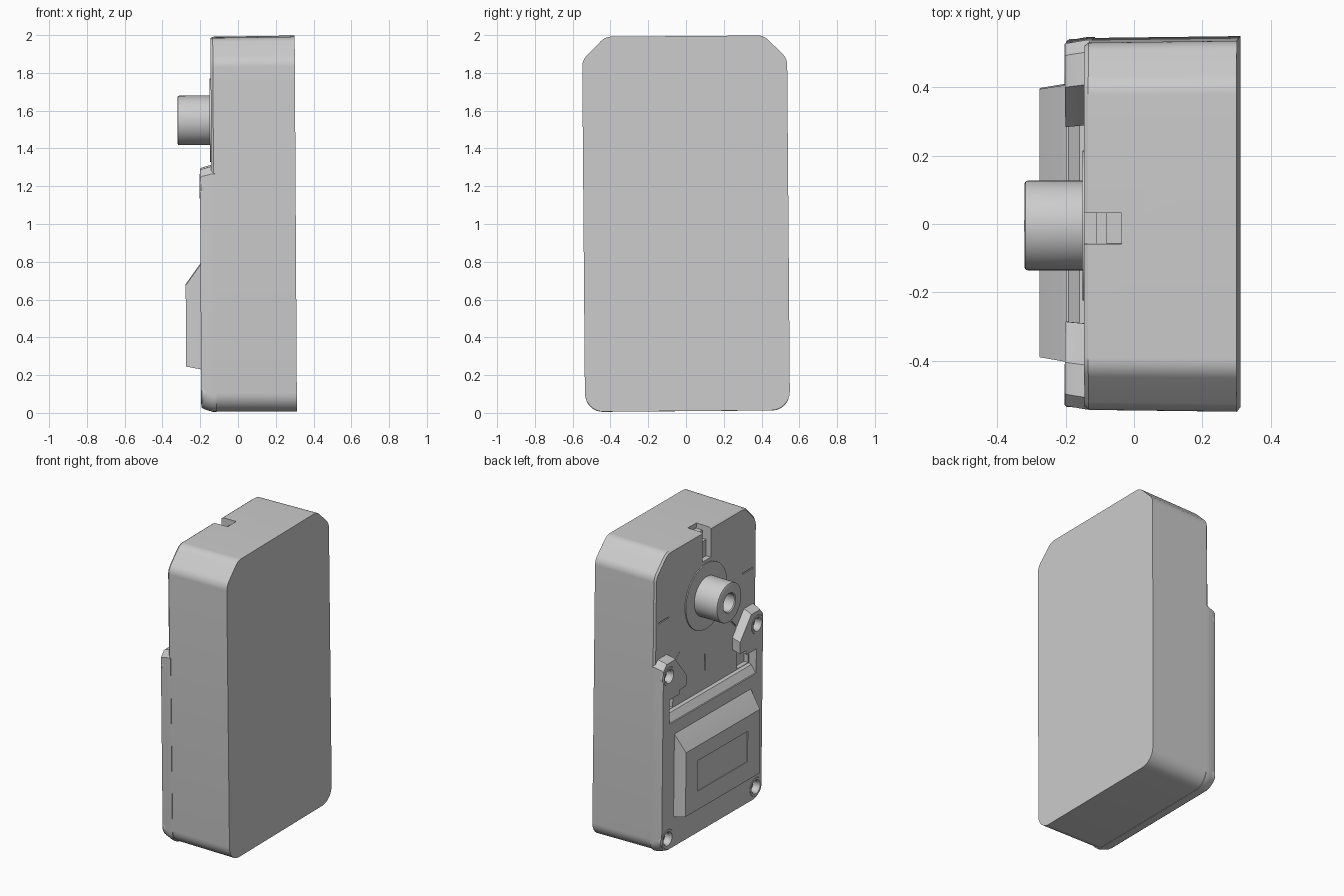
import bpy, bmesh
from math import cos, sin, pi, radians
from mathutils import Vector, Matrix

if "Cube" in bpy.data.objects:
    bpy.data.objects.remove(bpy.data.objects["Cube"])


def mirrored(half):
    """Close a half outline (y > 0) across the centre plane."""
    return half + [(-p[0],) + tuple(p[1:]) for p in reversed(half)]


def rounded(points, steps=8):
    """Round corners of (y, z, radius) points with circular arcs."""
    out = []
    n = len(points)
    for i, p in enumerate(points):
        c = Vector(p[:2])
        r = p[2] if len(p) > 2 else 0
        if r == 0:
            out.append(tuple(c))
            continue
        d0 = (Vector(points[i - 1][:2]) - c).normalized()
        d1 = (Vector(points[(i + 1) % n][:2]) - c).normalized()
        half = d0.angle(d1) / 2
        w = sin(half)
        t = r * cos(half) / w
        a, b = c + d0 * t, c + d1 * t
        for k in range(steps + 1):
            u = k / steps
            f0, f1, f2 = (1 - u) ** 2, 2 * u * (1 - u) * w, u * u
            out.append(tuple((a * f0 + c * f1 + b * f2) / (f0 + f1 + f2)))
    return out


def circle(y, z, r, n=48):
    return [(y + r * cos(2 * pi * i / n), z + r * sin(2 * pi * i / n)) for i in range(n)]


def scaled(pts, sy, sz, zc=1.0):
    return [(y * sy, zc + (z - zc) * sz) for y, z in pts]


def rect(y0, y1, z0, z1):
    return [(y0, z0), (y1, z0), (y1, z1), (y0, z1)]


def loft(name, sections):
    """Skin matching (x, outline) sections and cap both ends."""
    bm = bmesh.new()
    rings = [[bm.verts.new((x, y, z)) for y, z in pts] for x, pts in sections]
    for a, b in zip(rings, rings[1:]):
        for i in range(len(a)):
            j = (i + 1) % len(a)
            bm.faces.new((a[i], a[j], b[j], b[i]))
    bm.faces.new(rings[0])
    bm.faces.new(rings[-1])
    bmesh.ops.recalc_face_normals(bm, faces=bm.faces)
    mesh = bpy.data.meshes.new(name)
    bm.to_mesh(mesh)
    bm.free()
    ob = bpy.data.objects.new(name, mesh)
    bpy.context.collection.objects.link(ob)
    return ob


def turned(name, y, z, profile):
    return loft(name, [(x, circle(y, z, r)) for x, r in profile])


def cut(target, cutter):
    cutter.hide_render = True
    mod = target.modifiers.new("cut", 'BOOLEAN')
    mod.operation = 'DIFFERENCE'
    mod.solver = 'EXACT'
    mod.object = cutter
    bpy.context.view_layer.objects.active = target
    bpy.ops.object.modifier_apply(modifier=mod.name)
    bpy.data.objects.remove(cutter)


FACE = -0.14      # main face of the case
PLATE = -0.20     # raised lower face
SHAFT_Z = 1.55

# Case
outline = rounded(mirrored([(0.5425, 0.008, 0.1), (0.5425, 1.87, 0.08), (0.42, 1.993, 0.08)]))
body = loft("case", [(FACE, scaled(outline, 0.972, 0.988)),
                     (FACE + 0.012, scaled(outline, 0.99, 0.996)),
                     (0.306, outline)])

# Stepped slot in the top edge
for x, z in ((-0.105, 1.79), (-0.075, 1.90), (-0.03, 1.955)):
    cut(body, loft("slot_cutter", [(-0.3, rect(-0.05, 0.04, z, 2.1)), (x, rect(-0.05, 0.04, z, 2.1))]))

# Radial index marks around the shaft
for deg in (0, 180, 225, 270, 315):
    a = radians(deg)
    d, s = Vector((cos(a), sin(a))), Vector((-sin(a), cos(a))) * 0.004
    c = Vector((0, SHAFT_Z))
    pts = [tuple(c + d * r + s * k) for r, k in ((0.39, -1), (0.5, -1), (0.5, 1), (0.39, 1))]
    cut(body, loft("mark_cutter", [(-0.2, pts), (FACE + 0.008, pts)]))

# Deeper pockets beside the rails
for y in (-0.4, 0.4):
    p = rect(y - 0.06, y + 0.06, 0.93, 1.06)
    cut(body, loft("pocket_cutter", [(-0.2, p), (-0.11, p)]))

# Raised lower plate with two ears and side rails
base = rounded(mirrored([(0.54, 0.01, 0.09), (0.54, 1.27), (0.505, 1.31), (0.41, 1.31), (0.29, 1.16),
                         (0.29, 1.08), (0.36, 1.08), (0.36, 1.05), (0.47, 1.05), (0.47, 0.88)]))
plate = loft("lower_plate", [(FACE + 0.02, base), (FACE, base),
                             (PLATE + 0.012, scaled(base, 0.985, 0.978, 0.7)),
                             (PLATE, scaled(base, 0.98, 0.965, 0.7))])

# Screw bosses with recessed holes
for y in (-0.468, 0.468):
    for z, label in ((0.11, "bottom"), (1.2, "top")):
        cut(plate, turned("boss_cutter", y, z, [(-0.3, 0.055), (-0.13, 0.055)]))
        turned(f"{label}_screw_boss", y, z,
               [(-0.12, 0.068), (-0.195, 0.066), (-0.202, 0.060),
                (-0.202, 0.046), (-0.19, 0.038), (-0.155, 0.038)])

# Sloped ledge above the plate
def ledge_row(z):
    return rect(-0.465, 0.465, 0.84, z)

loft("sloped_ledge", [(FACE + 0.01, ledge_row(0.93)), (-0.16, ledge_row(0.92)),
                      (PLATE, ledge_row(0.865))])

# Cover hump with sloped top and inset panel
hump = loft("cover_hump", [(PLATE + 0.02, rect(-0.405, 0.405, 0.235, 0.81)),
                           (PLATE, rect(-0.405, 0.405, 0.235, 0.79)),
                           (-0.279, rect(-0.392, 0.392, 0.25, 0.68))])
panel = rect(-0.265, 0.265, 0.375, 0.58)
cut(hump, loft("panel_cutter", [(-0.35, panel), (-0.274, panel)]))

# Shaft collar and hollow shaft
turned("shaft_collar", 0, SHAFT_Z, [(-0.13, 0.22), (-0.147, 0.22), (-0.147, 0.20)])
turned("shaft", 0, SHAFT_Z, [(-0.13, 0.131), (-0.308, 0.131), (-0.314, 0.129), (-0.317, 0.122),
                             (-0.317, 0.066), (-0.311, 0.06), (-0.2, 0.06)])

# Slight lean of the whole unit, then smooth shading
lean = (Matrix.Translation((0, 0, 1)) @ Matrix.Rotation(-0.006, 4, 'Y')
        @ Matrix.Rotation(0.008, 4, 'X') @ Matrix.Translation((0, 0, -1)))
bpy.ops.object.select_all(action='DESELECT')
for ob in bpy.context.collection.objects:
    ob.data.transform(lean)
    ob.select_set(True)
bpy.context.view_layer.objects.active = body
bpy.ops.object.shade_smooth_by_angle(angle=radians(25))
